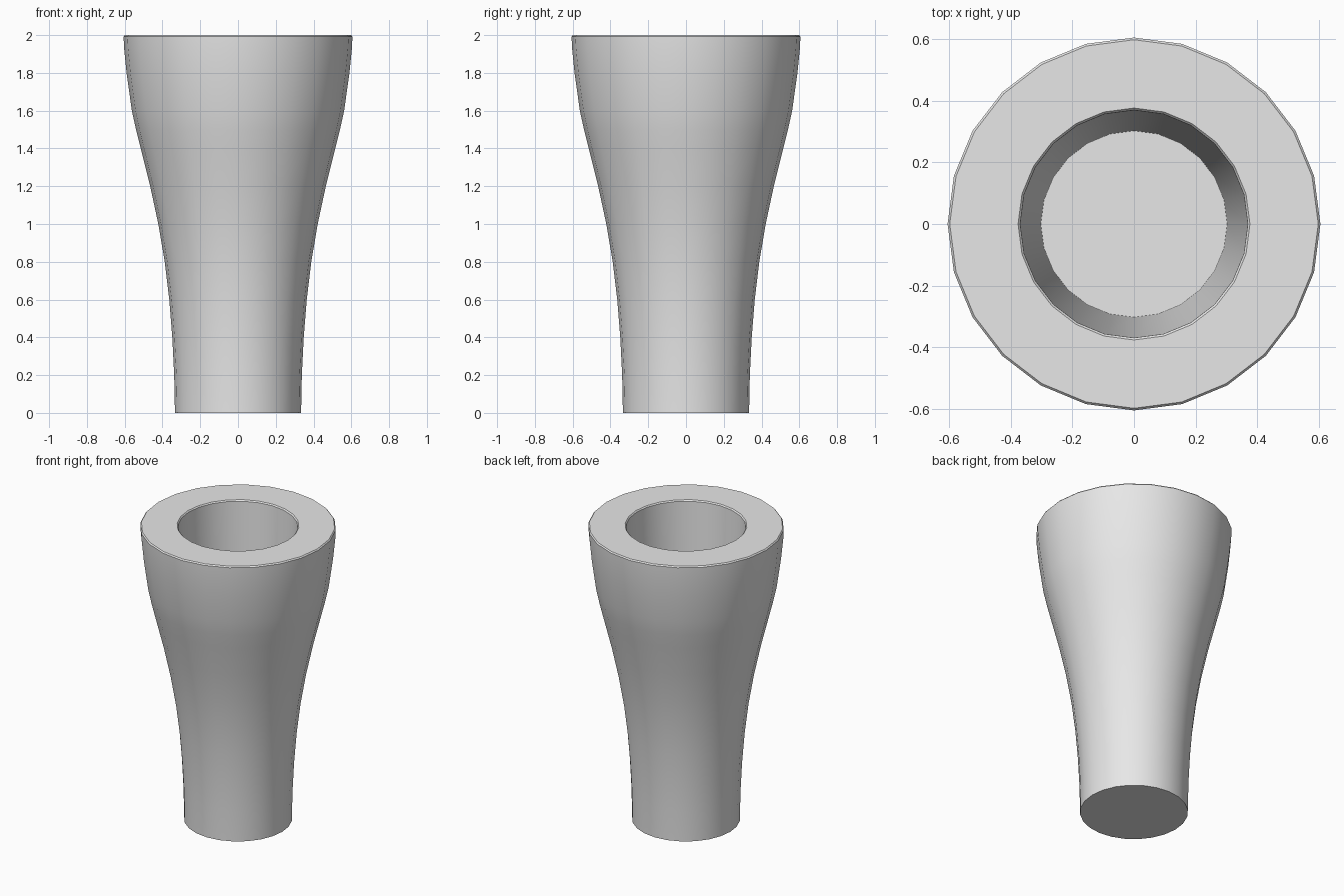
import bpy
import bmesh
import math

cube = bpy.data.objects.get("Cube")
if cube:
    bpy.data.objects.remove(cube, do_unlink=True)

SIDES = 24

grey = bpy.data.materials.new("plain_grey")
grey.use_nodes = True
colour = (0.8, 0.8, 0.8, 1)
grey.diffuse_color = colour
grey.node_tree.nodes["Principled BSDF"].inputs["Base Color"].default_value = colour

# Radius and height pairs: flared outer wall, eased rim, tapered bore
profile = [
    (0.334, 0), (0.338, 0.2), (0.348, 0.4), (0.364, 0.6), (0.388, 0.8),
    (0.422, 1.0), (0.465, 1.2), (0.515, 1.4), (0.54, 1.5), (0.562, 1.6),
    (0.59, 1.8), (0.603, 1.93), (0.606, 1.992), (0.599, 2.0),
    (0.377, 2.0), (0.37, 1.992), (0.303, 0.2),
]


def lathe(name, points):
    bm = bmesh.new()
    rings = []
    for radius, z in points:
        rings.append([
            bm.verts.new((radius * math.cos(math.tau * i / SIDES),
                          radius * math.sin(math.tau * i / SIDES), z))
            for i in range(SIDES)])
    for low, high in zip(rings, rings[1:]):
        for i in range(SIDES):
            j = (i + 1) % SIDES
            bm.faces.new((low[i], low[j], high[j], high[i]))
    # Base underside and bore floor
    bm.faces.new(rings[0][::-1])
    bm.faces.new(rings[-1])
    mesh = bpy.data.meshes.new(name)
    bm.to_mesh(mesh)
    bm.free()
    mesh.materials.append(grey)
    obj = bpy.data.objects.new(name, mesh)
    bpy.context.collection.objects.link(obj)
    return obj


body = lathe("flared_hollow_body", profile)
bpy.ops.object.select_all(action='DESELECT')
body.select_set(True)
bpy.context.view_layer.objects.active = body
bpy.ops.object.shade_smooth_by_angle(angle=math.radians(30))
